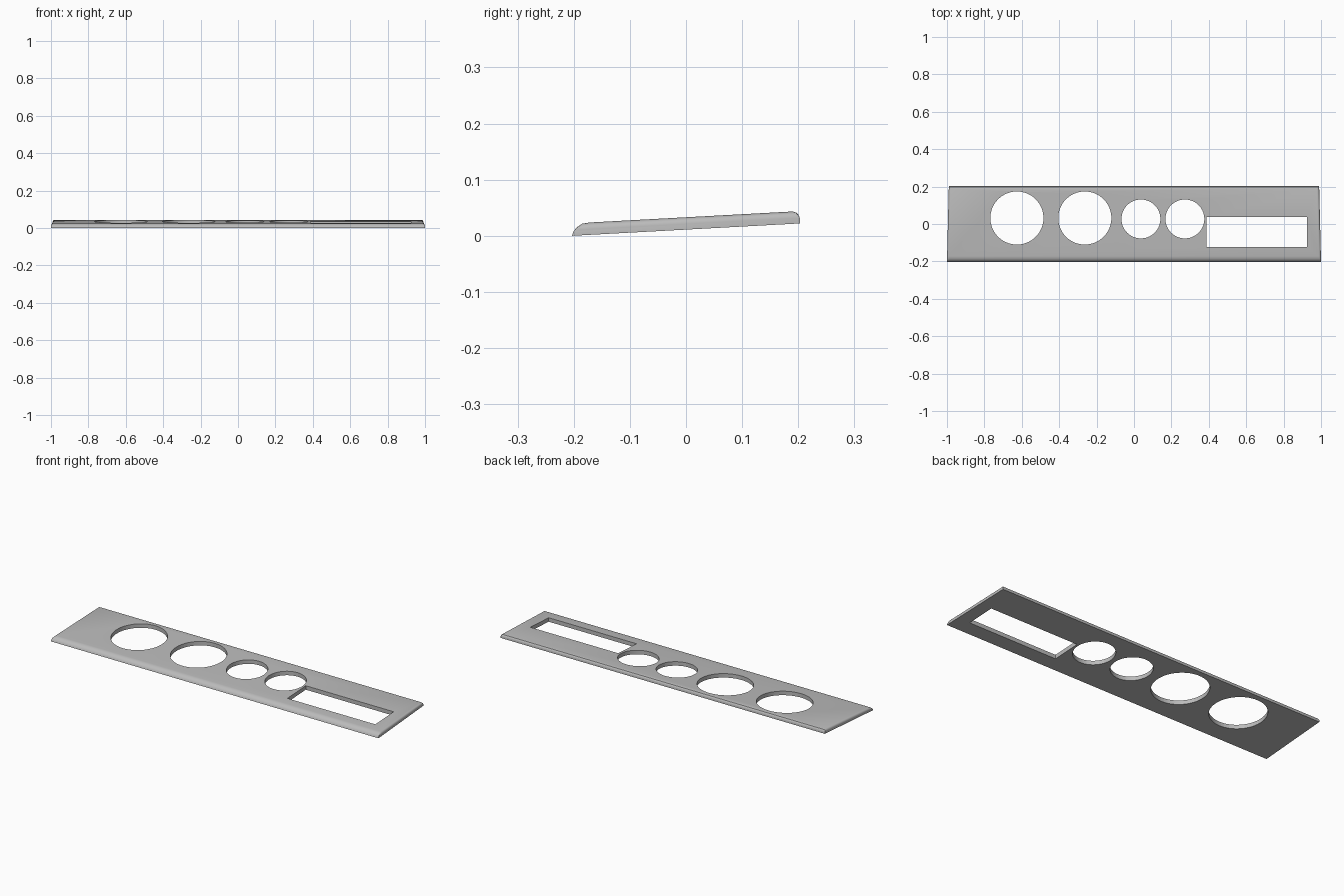
import bpy
import bmesh
import math

cube = bpy.data.objects.get("Cube")
if cube:
    bpy.data.objects.remove(cube, do_unlink=True)

grey = bpy.data.materials.new("panel grey")
grey.use_nodes = True
grey.diffuse_color = (0.5, 0.5, 0.5, 1)
grey.node_tree.nodes["Principled BSDF"].inputs["Base Color"].default_value = (0.5, 0.5, 0.5, 1)

HALF_DEPTH = 0.203
TILT = 0.022          # rise of the underside from front to back
THICK = 0.022
ROUND = 0.012         # radius of the rounded top edge at both ends

# Side section: depth position and height above the tilted underside
SECTION = [(-0.203, 0), (-0.201, 0.007), (-0.195, 0.0143), (-0.185, 0.0205),
           (-0.172, THICK), (0.19, THICK), (0.197, 0.0195), (0.201, 0.0145),
           (0.203, 0.009), (0.203, 0)]


def underside(y):
    return TILT * (y + HALF_DEPTH) / (2 * HALF_DEPTH)


def half_width(y):
    return 1 - 0.01 * (y + HALF_DEPTH) / (2 * HALF_DEPTH)


def add_object(name, bm):
    bmesh.ops.recalc_face_normals(bm, faces=bm.faces)
    mesh = bpy.data.meshes.new(name)
    bm.to_mesh(mesh)
    bm.free()
    mesh.materials.append(grey)
    obj = bpy.data.objects.new(name, mesh)
    bpy.context.collection.objects.link(obj)
    return obj


# Panel body: the section lofted from end to end, lowered along a quarter round at the ends
steps = 5
quarter = []
for i in range(steps + 1):
    a = math.pi / 2 * i / steps
    quarter.append((ROUND * (1 - math.cos(a)), THICK - ROUND * (1 - math.sin(a))))
stations = [(-1, d, cap) for d, cap in quarter] + [(1, d, cap) for d, cap in reversed(quarter)]

bm = bmesh.new()
rings = []
for side, inset, cap in stations:
    rings.append([bm.verts.new((side * (half_width(y) - inset), y, underside(y) + min(h, cap)))
                  for y, h in SECTION])
count = len(SECTION)
for a, b in zip(rings, rings[1:]):
    for i in range(count):
        j = (i + 1) % count
        bm.faces.new((a[i], a[j], b[j], b[i]))
bm.faces.new(rings[0])
bm.faces.new(rings[-1])
panel = add_object("panel", bm)

# Cutters for the four round openings and the long slot
bm = bmesh.new()
for x, y, radius in [(-0.626, 0.032, 0.142), (-0.263, 0.032, 0.142),
                     (0.037, 0.027, 0.104), (0.272, 0.027, 0.104)]:
    made = bmesh.ops.create_cone(bm, cap_ends=True, segments=64, radius1=radius,
                                 radius2=radius, depth=0.4)
    bmesh.ops.translate(bm, verts=made["verts"], vec=(x, y, 0))
made = bmesh.ops.create_cube(bm, size=1)
bmesh.ops.scale(bm, verts=made["verts"], vec=(0.537, 0.16, 0.4))
bmesh.ops.translate(bm, verts=made["verts"], vec=(0.6565, -0.043, 0))
cutter = add_object("opening_cutter", bm)
cutter.hide_render = True

cut = panel.modifiers.new("openings", "BOOLEAN")
cut.operation = "DIFFERENCE"
cut.solver = "EXACT"
cut.object = cutter

bpy.ops.object.select_all(action="DESELECT")
panel.select_set(True)
bpy.context.view_layer.objects.active = panel
bpy.ops.object.modifier_apply(modifier=cut.name)
bpy.data.objects.remove(cutter, do_unlink=True)
bpy.ops.object.shade_smooth_by_angle(angle=math.radians(30))
